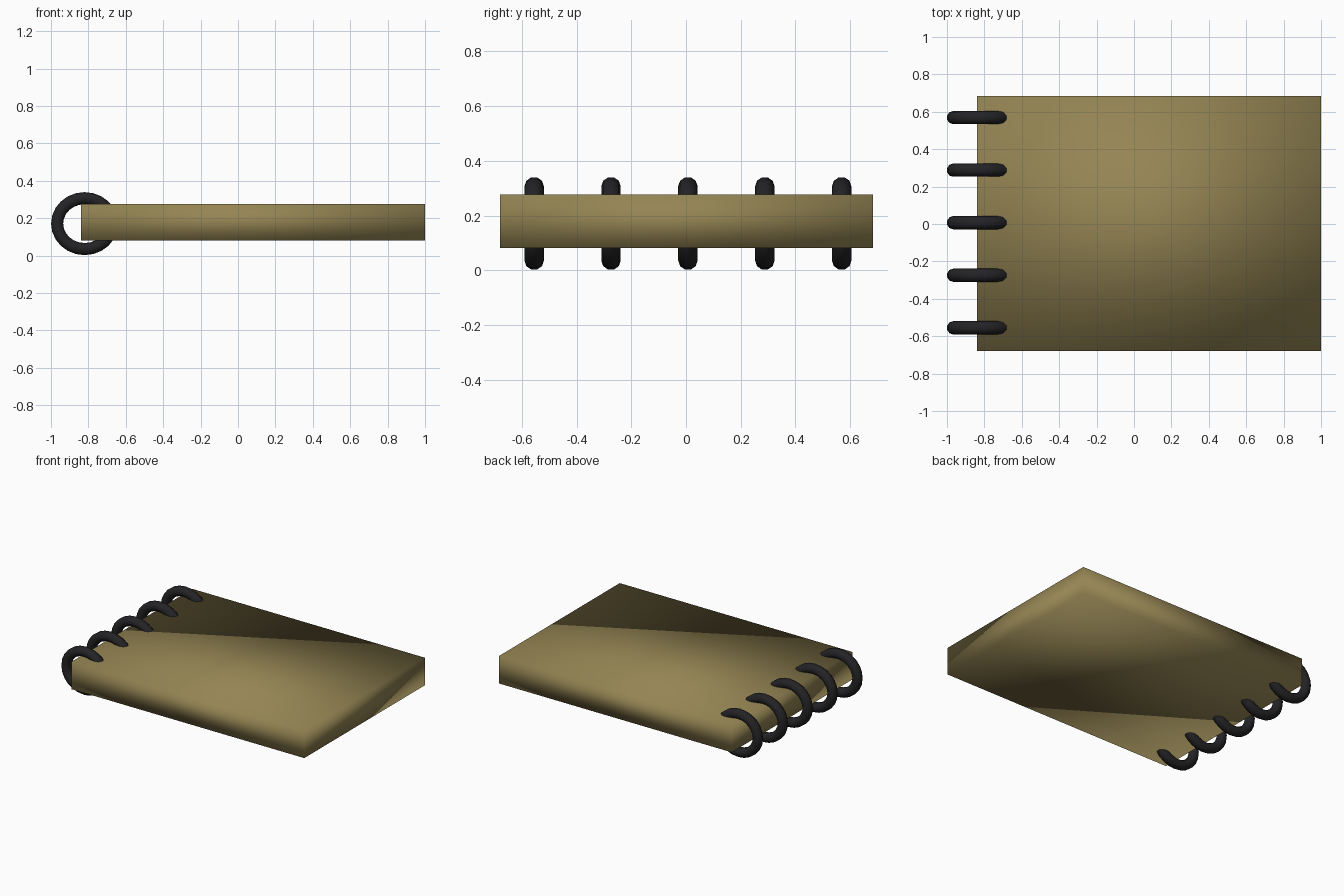
import bpy, bmesh, math
from mathutils import Matrix

if "Cube" in bpy.data.objects:
    bpy.data.objects.remove(bpy.data.objects["Cube"])


def material(name, rgb):
    m = bpy.data.materials.new(name)
    m.diffuse_color = (*rgb, 1)
    m.use_nodes = True
    m.node_tree.nodes["Principled BSDF"].inputs["Base Color"].default_value = m.diffuse_color
    return m


def finish(bm, name, mat):
    bmesh.ops.recalc_face_normals(bm, faces=bm.faces)
    for f in bm.faces:
        f.smooth = True
    mesh = bpy.data.meshes.new(name)
    bm.to_mesh(mesh)
    bm.free()
    mesh.materials.append(mat)
    ob = bpy.data.objects.new(name, mesh)
    bpy.context.collection.objects.link(ob)
    return ob


tan = material("tan_card", (0.30, 0.235, 0.088))
black = material("black_wire", (0.017, 0.017, 0.019))

# Notebook block: one smooth-shaded box with shared corners
bm = bmesh.new()
bmesh.ops.create_cube(bm, size=1, matrix=Matrix.Translation((0.08, 0.002, 0.179))
                      @ Matrix.Diagonal((1.84, 1.364, 0.196, 1)))
finish(bm, "notebook_block", tan)


# Binding ring: slightly oval torus in the xz plane
def ring(name, y, cx=-0.82, cz=0.171, rx=0.147, rz=0.136, tube=0.034, n=24, k=10):
    bm = bmesh.new()
    rows = []
    for i in range(n):
        a = math.tau * i / n
        row = []
        for j in range(k):
            b = math.tau * (j + 0.5) / k
            d = tube * math.cos(b)
            row.append(bm.verts.new((cx + (rx + d) * math.cos(a),
                                     y + tube * 1.04 * math.sin(b),
                                     cz + (rz + d) * math.sin(a))))
        rows.append(row)
    for i in range(n):
        for j in range(k):
            p, q = rows[i], rows[(i + 1) % n]
            bm.faces.new((p[j], p[(j + 1) % k], q[(j + 1) % k], q[j]))
    finish(bm, name, black)


# Five rings along the spine
for i in range(5):
    ring(f"binding_ring_{i + 1}", -0.555 + 0.281 * i)
